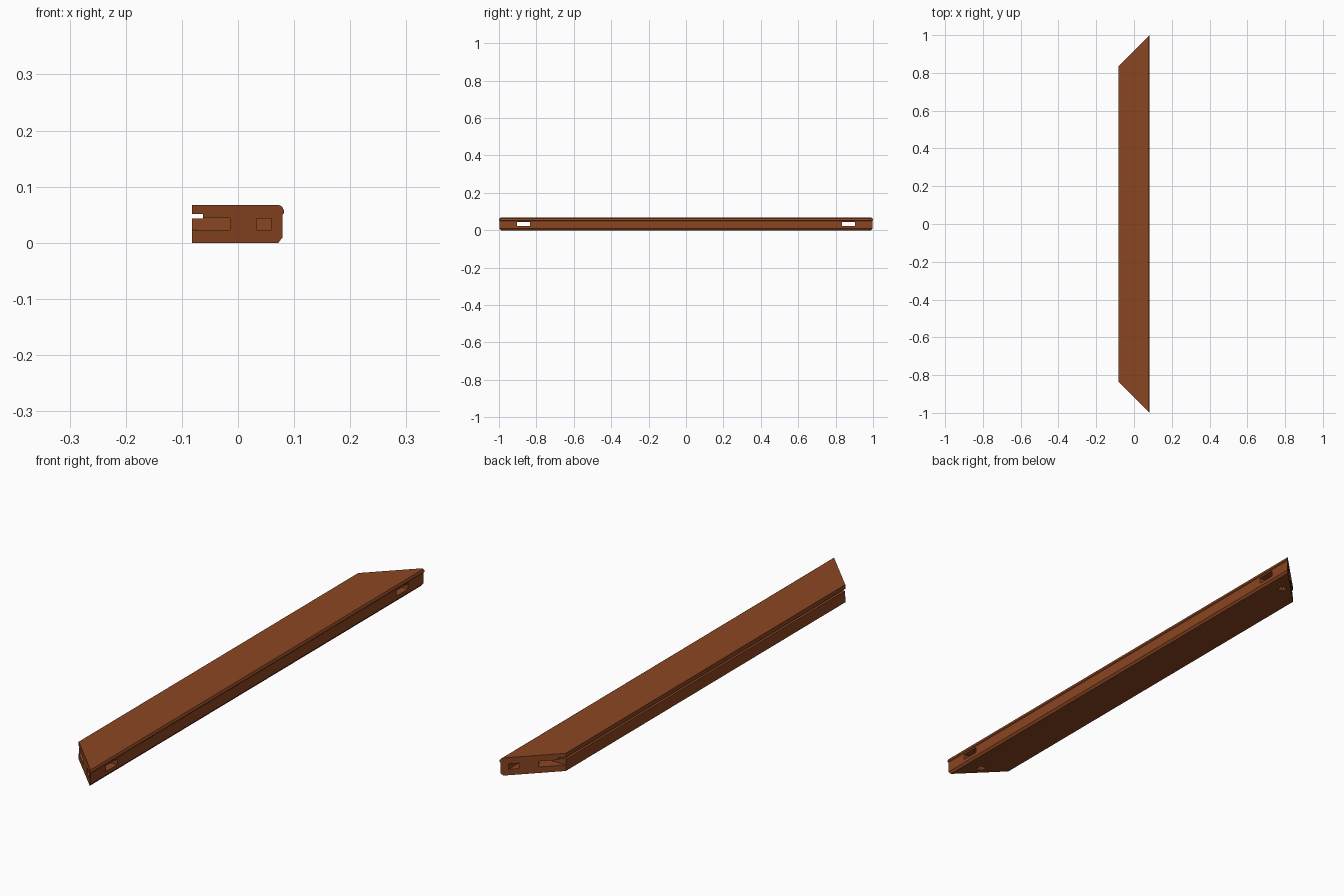
import bpy, bmesh

if "Cube" in bpy.data.objects:
    bpy.data.objects.remove(bpy.data.objects["Cube"])

wood = bpy.data.materials.new("brown wood")
wood.diffuse_color = (0.26, 0.061, 0.016, 1)
wood.use_nodes = True
wood.node_tree.nodes["Principled BSDF"].inputs["Base Color"].default_value = wood.diffuse_color


def new_object(name, bm):
    bmesh.ops.recalc_face_normals(bm, faces=bm.faces)
    me = bpy.data.meshes.new(name)
    bm.to_mesh(me)
    bm.free()
    me.materials.append(wood)
    ob = bpy.data.objects.new(name, me)
    bpy.context.collection.objects.link(ob)
    return ob


# Rail: moulded cross-section (x, z) with a panel groove on the inner edge
profile = [(-0.082, 0), (0.072, 0), (0.075, 0.004), (0.079, 0.009),
           (0.079, 0.050), (0.082, 0.053), (0.082, 0.057), (0.079, 0.064),
           (0.074, 0.067), (-0.082, 0.067), (-0.082, 0.051),
           (-0.062, 0.051), (-0.062, 0.0435), (-0.082, 0.0435)]
bm = bmesh.new()
# both ends are mitred at 45 degrees: |y| = 0.918 + x
ends = [[bm.verts.new((x, s * (0.918 + x), z)) for x, z in profile] for s in (-1, 1)]
for ring in ends:
    bm.faces.new(ring)
n = len(profile)
for i in range(n):
    j = (i + 1) % n
    bm.faces.new((ends[0][i], ends[0][j], ends[1][j], ends[1][i]))
rail = new_object("mitred_rail", bm)


def add_box(bm, x, y, z):
    """Box from (min, max) ranges."""
    box = bmesh.ops.create_cube(bm, size=1)["verts"]
    for v in box:
        v.co = [r[0] if c < 0 else r[1] for c, r in zip(v.co, (x, y, z))]


def cut(name, x, y, z):
    """Cut the same pocket at both ends."""
    bm = bmesh.new()
    for s in (-1, 1):
        add_box(bm, x, sorted((s * y[0], s * y[1])), z)
    cutter = new_object(name, bm)
    cutter.hide_render = True
    mod = rail.modifiers.new(name, "BOOLEAN")
    mod.operation = "DIFFERENCE"
    mod.solver = "EXACT"
    mod.object = cutter
    bpy.context.view_layer.objects.active = rail
    bpy.ops.object.modifier_apply(modifier=name)
    bpy.data.objects.remove(cutter)


# Through mortises, mitre-face pockets and underside fixing holes
cut("through_mortise", (-0.2, 0.2), (0.835, 0.904), (0.0225, 0.044))
cut("mitre_pocket", (0.033, 0.059), (0.92, 1.1), (0.0225, 0.043))
cut("underside_hole", (0.0, 0.025), (0.873, 0.898), (-0.1, 0.03))
